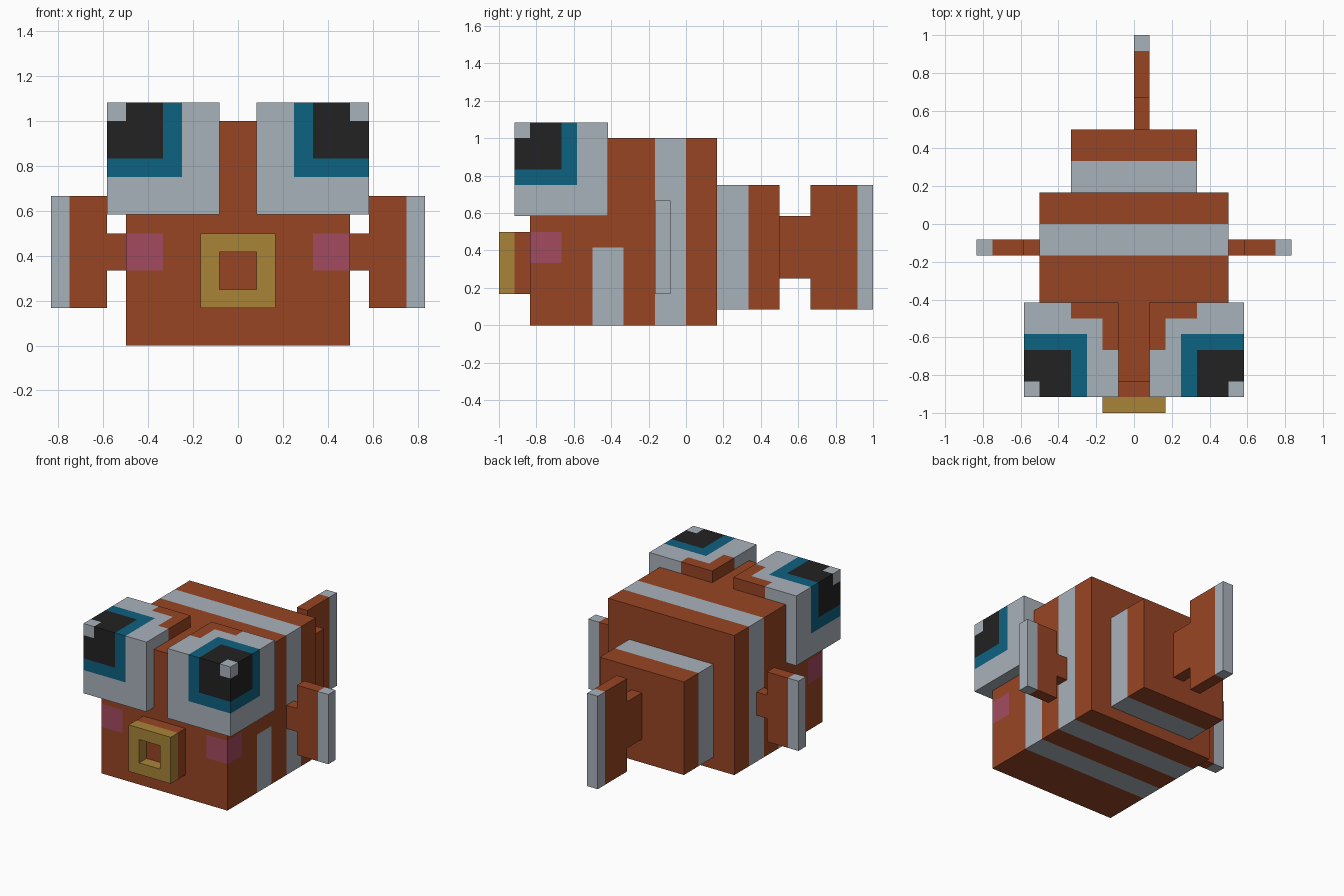
import bpy, bmesh
from mathutils import Vector

if "Cube" in bpy.data.objects:
    bpy.data.objects.remove(bpy.data.objects["Cube"])

U = 1 / 12  # the model sits on a grid of 1/12 unit


def linear(c):
    c /= 255
    return c / 12.92 if c <= 0.04045 else ((c + 0.055) / 1.055) ** 2.4


COLOURS = {
    "rust": (152, 69, 36), "pale_grey": (169, 178, 187), "black": (34, 34, 34),
    "teal": (13, 98, 129), "gold": (169, 132, 57), "pink": (164, 75, 95),
}
NAMES = list(COLOURS)
MATS = []
for name, rgb in COLOURS.items():
    m = bpy.data.materials.new(name)
    m.diffuse_color = (*[linear(c) for c in rgb], 1)
    m.use_nodes = True
    m.node_tree.nodes["Principled BSDF"].inputs["Base Color"].default_value = m.diffuse_color
    MATS.append(m)


def block(name, xs, ys, zs, rule, cuts=((), (), ()), hollow=None):
    """Box in grid units, sliced at the cuts; rule(centre, normal) names each face's colour."""
    bm = bmesh.new()
    bmesh.ops.create_cube(bm, size=1)
    spans = [sorted(s) for s in (xs, ys, zs)]
    for v in bm.verts:
        v.co = [lo + (c + 0.5) * (hi - lo) for c, (lo, hi) in zip(v.co, spans)]
    for axis, values in enumerate(cuts):
        for value in values:
            d = Vector((0, 0, 0))
            d[axis] = 1
            bmesh.ops.bisect_plane(bm, geom=bm.verts[:] + bm.edges[:] + bm.faces[:],
                                   dist=1e-5, plane_co=d * value, plane_no=d)
    if hollow:
        centre, shift = hollow
        faces = [f for f in bm.faces
                 if (f.calc_center_median() - Vector(centre)).length < 0.01]
        new = bmesh.ops.extrude_discrete_faces(bm, faces=faces)["faces"]
        for f in new:
            bmesh.ops.translate(bm, verts=f.verts[:], vec=Vector(shift))
    bmesh.ops.recalc_face_normals(bm, faces=bm.faces[:])
    bm.normal_update()
    for f in bm.faces:
        f.material_index = NAMES.index(rule(f.calc_center_median(), f.normal))
    bmesh.ops.scale(bm, verts=bm.verts[:], vec=(U, U, U))
    me = bpy.data.meshes.new(name)
    bm.to_mesh(me)
    bm.free()
    for m in MATS:
        me.materials.append(m)
    ob = bpy.data.objects.new(name, me)
    bpy.context.collection.objects.link(ob)
    return ob


# Body: two stripes and pink cheeks wrapping the front corners
def body_rule(c, n):
    if -2 < c.y < 0 or (-6 < c.y < -4 and c.z < 5 and abs(n.y) < 0.5):
        return "pale_grey"
    if abs(c.x) > 4 and c.y < -8 and 4 < c.z < 6:
        return "pink"
    return "rust"


block("body", (-6, 6), (-10, 2), (0, 12), body_rule,
      ((-4, 4), (-8, -6, -4, -2, 0), (4, 5, 6)))

# Rear body and tail fin
block("rear_body", (-4, 4), (2, 6), (1, 9),
      lambda c, n: "pale_grey" if c.y < 4 else "rust", ((), (4,), ()))
block("tail_stem", (0, 1), (6, 8), (3, 7), lambda c, n: "rust")
block("tail_fin", (0, 1), (8, 12), (1, 9),
      lambda c, n: "pale_grey" if c.y > 11 else "rust", ((), (11,), ()))

# Mouth: gold ring with a hollow centre on a rust base
block("mouth", (-2, 2), (-12, -10), (2, 6),
      lambda c, n: "gold" if c.y < -11.01 else "rust",
      ((-1, 1), (-11,), (3, 5)), hollow=((0, -12, 4), (0, 1, 0)))


# Eyes: nested cubes of colour around the outer front top corner
def eye_rule(c, n):
    p = c - n * 0.01
    x = abs(p.x)
    if p.z > 12 and ((x < 4 and p.y > -6) or (x < 2 and p.y > -8)):
        return "rust"
    d = max(7 - x, p.y + 11, 13 - p.z)
    return "pale_grey" if d < 1 else "black" if d < 3 else "teal" if d < 4 else "pale_grey"


for s, side in ((1, "right"), (-1, "left")):
    block("eye_" + side, (s, 7 * s), (-11, -5), (7, 13), eye_rule,
          ([s * v for v in (2, 3, 4, 6)], (-10, -8, -7, -6), (9, 10, 12)))
    # Side fins
    block("fin_stem_" + side, (6 * s, 7 * s), (-2, -1), (4, 6), lambda c, n: "rust")
    block("side_fin_" + side, (7 * s, 10 * s), (-2, -1), (2, 8),
          lambda c, n: "pale_grey" if abs(c.x) > 9 else "rust", ((9 * s,), (), ()))
